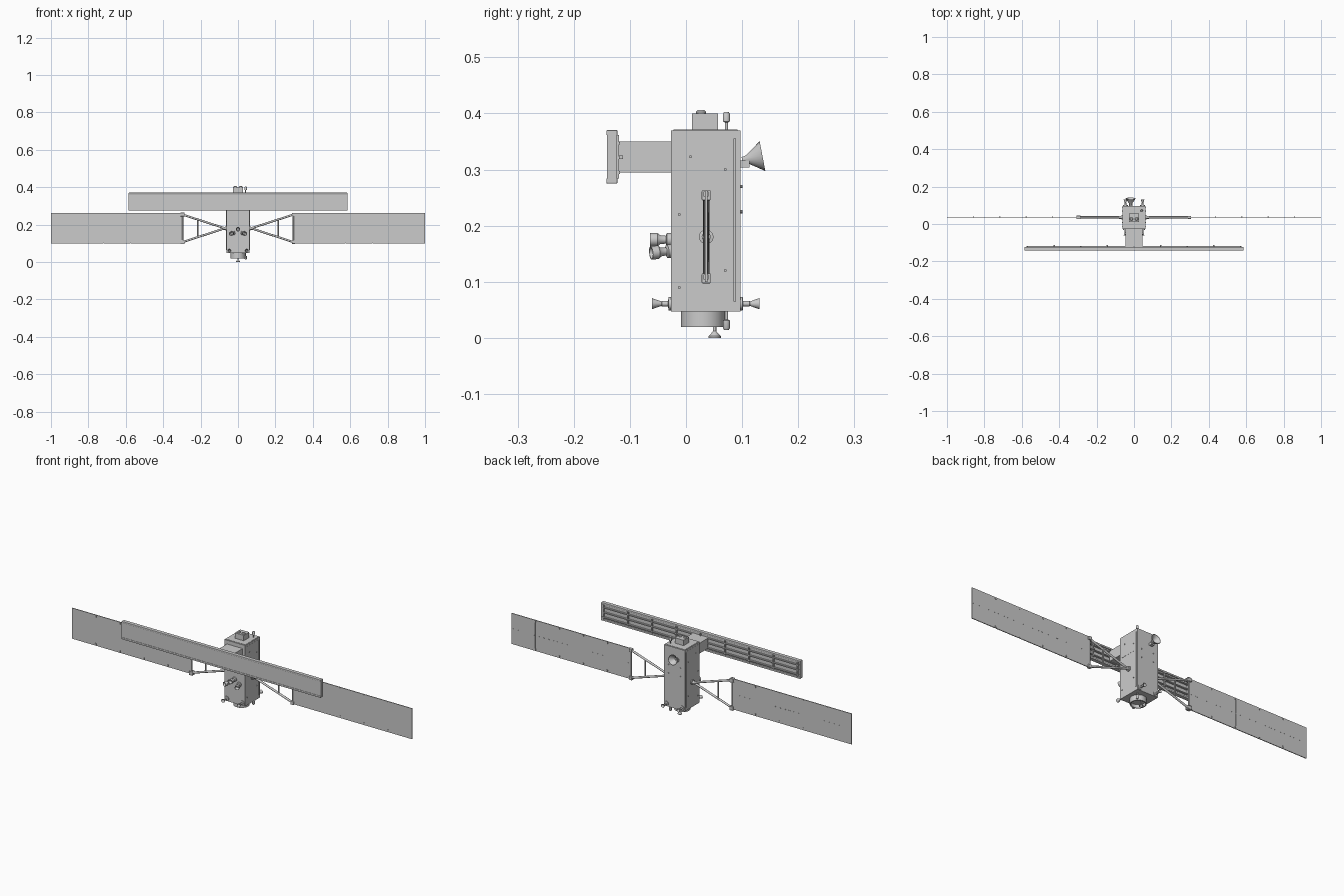
import bpy, bmesh, math
from mathutils import Vector


def finish(name, bm, smooth=False):
    me = bpy.data.meshes.new(name)
    bmesh.ops.recalc_face_normals(bm, faces=bm.faces)
    bm.to_mesh(me)
    bm.free()
    ob = bpy.data.objects.new(name, me)
    bpy.context.collection.objects.link(ob)
    if smooth:
        bpy.ops.object.select_all(action='DESELECT')
        ob.select_set(True)
        bpy.context.view_layer.objects.active = ob
        bpy.ops.object.shade_smooth_by_angle(angle=math.radians(35))
    return ob


def box(name, x0, x1, y0, y1, z0, z1, bevel=0):
    bm = bmesh.new()
    bmesh.ops.create_cube(bm, size=1)
    for v in bm.verts:
        v.co = Vector(((x0 + x1) / 2 + v.co.x * (x1 - x0),
                       (y0 + y1) / 2 + v.co.y * (y1 - y0),
                       (z0 + z1) / 2 + v.co.z * (z1 - z0)))
    if bevel:
        bmesh.ops.bevel(bm, geom=bm.edges[:], offset=bevel, segments=2,
                        profile=0.5, affect='EDGES')
    return finish(name, bm)


def lathe(name, base, direction, profile, n=20):
    """Revolve (radius, distance) points around an axis."""
    q = Vector((0, 0, 1)).rotation_difference(Vector(direction).normalized())
    bm = bmesh.new()
    rings = []
    for r, d in profile:
        rings.append([bm.verts.new(Vector(base) + q @ Vector(
            (r * math.cos(math.tau * i / n), r * math.sin(math.tau * i / n), d)))
            for i in range(n)])
    for a, b in zip(rings, rings[1:]):
        for i in range(n):
            bm.faces.new((a[i], a[(i + 1) % n], b[(i + 1) % n], b[i]))
    bm.faces.new(rings[0])
    bm.faces.new(rings[-1])
    return finish(name, bm, True)


def rod(name, a, b, r, n=12):
    d = Vector(b) - Vector(a)
    return lathe(name, a, d, [(r, 0), (r, d.length)], n)


# Bus
box("bus_body", -0.061, 0.061, -0.027, 0.097, 0.047, 0.37)
box("bus_top_plate", -0.058, 0.058, -0.022, 0.092, 0.369, 0.3715)
for s in (-1, 1):
    box("side_radiator_strip", s * 0.06, s * 0.064, 0.085, 0.089, 0.065, 0.355)
    box("side_panel", s * 0.06, s * 0.0618, -0.02, 0.08, 0.26, 0.36)
    for y, z in ((-0.012, 0.09), (0.07, 0.12), (-0.012, 0.22), (0.008, 0.323), (0.07, 0.3)):
        rod("side_stud", (s * 0.06, y, z), (s * 0.0645, y, z), 0.0025, 8)
    for z in (0.225, 0.27):
        rod("rear_stud", (s * 0.035, 0.096, z), (s * 0.035, 0.101, z), 0.003, 10)

# Roof equipment
box("roof_box", -0.026, 0.026, 0.011, 0.057, 0.37, 0.40)
for x in (-0.014, 0.014):
    lathe("roof_sensor", (x, 0.027, 0.399), (0, 0, 1),
          [(0.009, 0), (0.009, 0.004), (0.006, 0.0068)])
for z, d in ((0.37, 1), (0.047, -1)):
    lathe("rod_antenna", (0.041, 0.072, z), (0, 0, d),
          [(0.003, 0), (0.003, 0.014), (0.0065, 0.016), (0.0065, 0.029), (0.004, 0.033)], 14)

# Launch adapter ring and main nozzle
lathe("adapter_ring", (0, 0.03, 0.048), (0, 0, -1),
      [(0.039, 0), (0.039, 0.029), (0.034, 0.029), (0.034, 0.012)], 32)
lathe("main_nozzle", (0, 0.051, 0.036), (0, 0, -1),
      [(0.003, 0), (0.003, 0.024), (0.006, 0.028), (0.011, 0.033),
       (0.011, 0.036), (0.009, 0.036), (0.003, 0.028)])

# Corner thrusters, front and rear
for x in (-0.046, 0.046):
    for y, d in ((-0.027, -1), (0.097, 1)):
        lathe("corner_thruster", (x, y, 0.061), (0, d, 0),
              [(0.012, 0), (0.012, 0.004), (0.005, 0.005), (0.005, 0.016), (0.004, 0.017),
               (0.010, 0.034), (0.0085, 0.034), (0.003, 0.02)], 16)

# Front optical heads
for x, z, d in ((0, 0.175, (0, -1, 0)), (-0.026, 0.155, (-0.3, -1, -0.1)),
                (0.026, 0.155, (0.3, -1, -0.1))):
    lathe("front_sensor", (x, -0.026, z), d,
          [(0.012, 0), (0.012, 0.008), (0.007, 0.010), (0.008, 0.020), (0.012, 0.025),
           (0.012, 0.038), (0.010, 0.038), (0.006, 0.024)])

# Rear horn
box("horn_mount", -0.027, -0.009, 0.096, 0.113, 0.304, 0.316)
lathe("rear_horn", (-0.018, 0.1, 0.317), (0, 1, 0.19),
      [(0.005, 0), (0.007, 0.008), (0.027, 0.037), (0.025, 0.037), (0.005, 0.011)], 28)

# Radar antenna: slab, rails, neck and open rear framework
box("radar_slab", -0.583, 0.583, -0.140, -0.127, 0.279, 0.366)
for z in (0.275, 0.361):
    box("radar_edge_rail", -0.585, 0.585, -0.142, -0.122, z, z + 0.0095, 0.002)
for s in (-1, 1):
    box("radar_end_rail", s * 0.578, s * 0.585, -0.1405, -0.123, 0.279, 0.366)
    for x in (0.335, 0.503):
        box("radar_front_seam", s * x - 0.0015, s * x + 0.0015, -0.1412, -0.139, 0.284, 0.362)
for z in (0.295, 0.321, 0.347):
    box("radar_back_beam", -0.575, 0.575, -0.128, -0.118, z - 0.0025, z + 0.0025)
for i in range(-4, 5):
    x = i * 0.1425
    box("radar_back_rib", x - 0.003, x + 0.003, -0.128, -0.119, 0.284, 0.362)
    if i % 2:
        box("radar_latch", x - 0.004, x + 0.004, -0.12, -0.112, 0.319, 0.325)
box("radar_neck", -0.046, 0.046, -0.121, -0.026, 0.295, 0.35)

# Solar wings with hinges and yokes
W = 0.1412
Y = 0.036
for s in (-1, 1):
    for i in range(5):
        x0 = 0.294 + i * W
        box("solar_panel", s * (x0 + 0.0006), s * (x0 + W - 0.0006),
            Y - 0.002, Y + 0.002, 0.10, 0.263)
        if i:
            for z in (0.104, 0.252):
                box("panel_hinge", s * (x0 - 0.003), s * (x0 + 0.003),
                    Y - 0.0045, Y + 0.0045, z, z + 0.009)
            box("panel_center_joint", s * (x0 - 0.0008), s * (x0 + 0.0008),
                Y - 0.0015, Y + 0.0015, 0.101, 0.262)
    for i in range(24):
        x = 0.308 + i * 0.0293
        box("panel_wiring", s * x, s * (x + 0.012), Y + 0.0015, Y + 0.0026, 0.181, 0.183)
    lathe("wing_drive", (s * 0.06, Y, 0.18), (s, 0, 0),
          [(0.013, 0), (0.013, 0.006), (0.008, 0.007), (0.008, 0.02)])
    for z in (0.106, 0.254):
        rod("yoke_arm", (s * 0.07, Y, 0.18), (s * 0.298, Y, z), 0.0055)
        box("yoke_bracket", s * 0.288, s * 0.306, Y - 0.008, Y + 0.008,
            z - 0.009, z + 0.009, 0.002)
    rod("yoke_crossbar", (s * 0.215, Y, 0.133), (s * 0.215, Y, 0.227), 0.004)
    rod("yoke_end_bar", (s * 0.296, Y, 0.106), (s * 0.296, Y, 0.254), 0.0035)
